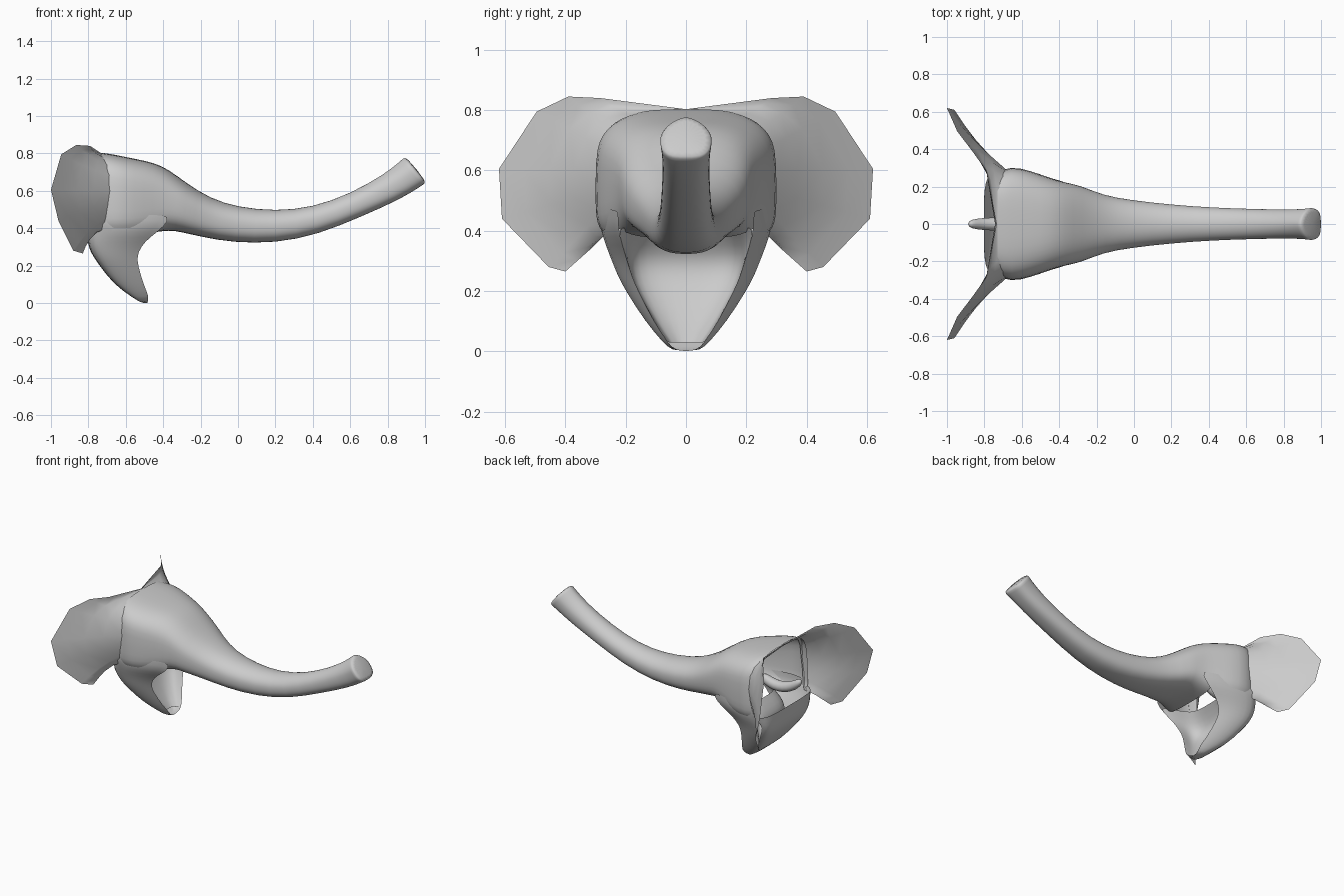
import bpy, bmesh, math
from mathutils import Vector

if "Cube" in bpy.data.objects:
    bpy.data.objects.remove(bpy.data.objects["Cube"])

grey = bpy.data.materials.new("skin_grey")
grey.diffuse_color = (0.6, 0.6, 0.6, 1)
grey.use_nodes = True
grey.node_tree.nodes["Principled BSDF"].inputs["Base Color"].default_value = grey.diffuse_color


def finish(name, bm, subdiv=1):
    bmesh.ops.remove_doubles(bm, verts=bm.verts, dist=0.0005)
    bmesh.ops.recalc_face_normals(bm, faces=bm.faces)
    me = bpy.data.meshes.new(name)
    bm.to_mesh(me)
    bm.free()
    ob = bpy.data.objects.new(name, me)
    bpy.context.collection.objects.link(ob)
    me.materials.append(grey)
    me.shade_smooth()
    if subdiv:
        m = ob.modifiers.new("smooth", 'SUBSURF')
        m.levels = m.render_levels = subdiv
    return ob


def grid(bm, rows, closed=False, skip=lambda i, j: False):
    vs = [[bm.verts.new(p) for p in r] for r in rows]
    n = len(vs[0])
    for i in range(len(vs) - 1):
        for j in range(n if closed else n - 1):
            if not skip(i, j):
                k = (j + 1) % n
                bm.faces.new((vs[i][j], vs[i][k], vs[i + 1][k], vs[i + 1][j]))
    return vs


# Head and trunk: top x, top z, bottom x, bottom z, half width, roundness above, below
RINGS = [
    (-.73, .805, -.75, .38, .275, .60, .30), (-.66, .795, -.66, .37, .312, .60, .30),
    (-.55, .772, -.55, .37, .285, .65, .35), (-.45, .752, -.46, .375, .25, .70, .45),
    (-.37, .715, -.37, .39, .222, .75, .60), (-.28, .645, -.30, .378, .21, .80, .65),
    (-.15, .56, -.19, .352, .155, .90, .70), (0, .513, -.03, .323, .128, .95, .75),
    (.2, .492, .2, .319, .104, 1, .8), (.4, .512, .43, .366, .088, 1, .8),
    (.6, .585, .66, .462, .081, 1, .8), (.78, .687, .87, .555, .077, 1.05, .75),
    (.865, .757, .975, .622, .082, 1.15, .7), (.885, .777, .998, .637, .088, 1.2, .65)]
N = 24
bm = bmesh.new()
rows = []
for xt, zt, xb, zb, w, pt, pb in RINGS:
    top, bot = Vector((xt, 0, zt)), Vector((xb, 0, zb))
    mid, up = (top + bot) / 2, (top - bot) / 2
    row = []
    for j in range(N):
        a = 2 * math.pi * (j + .5) / N
        c, s = math.cos(a), math.sin(a)
        p = pt if c > 0 else pb
        row.append(mid + up * math.copysign(abs(c) ** p, c)
                   + Vector((0, w * math.copysign(abs(s) ** p, s), 0)))
    rows.append(row)
# The neck is open, so the rear rings have no underside
vs = grid(bm, rows, True, lambda i, j: i < 3 and 8 <= j <= 14)
# Slightly dished trunk tip
tip = bm.faces.new(vs[-1])
bmesh.ops.inset_region(bm, faces=[tip], thickness=.008, depth=0)
bmesh.ops.inset_region(bm, faces=[tip], thickness=.008, depth=-.015)
finish("head_and_trunk", bm)

# Lower jaw: U-shaped levels as z, outer back x, lip x, half width, inner back x, inner width
LEVELS = [(0, -.515, -.485, .045, -.50, .03), (.03, -.565, -.475, .078, -.53, .05),
          (.1, -.665, -.505, .138, -.59, .10), (.2, -.74, -.535, .203, -.65, .16),
          (.25, -.775, -.54, .23, -.67, .18), (.3, -.80, -.52, .25, -.675, .19),
          (.35, -.805, -.475, .27, -.65, .19), (.41, -.80, -.39, .29, -.60, .17),
          (.47, -.78, -.36, .283, -.54, .15)]
HALF = [(0, 0), (0, .35), (.01, .7), (.05, .92), (.2, 1), (.5, .97), (.78, .88), (1, .78)]
PROFILE = [(u, -v) for u, v in HALF[:0:-1]] + HALF
bm = bmesh.new()
# The top level rises only at the sides, to blend into the cheeks
vs = grid(bm, [[(b + (f - b) * u, w * v, z) for u, v in PROFILE] for z, b, f, w, _, _ in LEVELS],
          skip=lambda i, j: i == 7 and 3 <= j <= 10)
bm.faces.new(vs[0])
bmesh.ops.delete(bm, geom=[v for v in bm.verts if not v.link_faces], context='VERTS')
finish("lower_jaw", bm)

# Mouth lining: pouch from lip to lip, closing the mouth below the palate
bm = bmesh.new()
rows = []
for z, _, f, w, b, wi in LEVELS[1:8]:
    half = [(b, 0), (b, wi * .5), (b + .02, wi * .85), (b + (f - b) * .4, wi),
            (b + (f - b) * .75, (wi + w * .78) / 2), (f, w * .78)]
    rows.append([(x, -y, z) for x, y in half[:0:-1]] + [(x, y, z) for x, y in half])
grid(bm, rows)
finish("mouth_lining", bm)

# Ears: sheets lofted from the head to the outer edge, bottom to top
ROOT = [(-.72, .265, .39), (-.71, .27, .42), (-.70, .28, .46), (-.69, .287, .53),
        (-.68, .288, .60), (-.68, .278, .68), (-.69, .245, .735), (-.70, .18, .77),
        (-.71, 0, .80)]
EDGE = [(-.80, .31, .345), (-.83, .40, .265), (-.88, .455, .28), (-.96, .61, .44),
        (-1, .62, .605), (-.945, .495, .795), (-.865, .39, .845), (-.79, .285, .84),
        (-.735, 0, .803)]
for side, name in ((-1, "front_ear"), (1, "back_ear")):
    bm = bmesh.new()
    rows = []
    for i in range(5):
        t = i / 4
        row = []
        for a, b in zip(ROOT, EDGE):
            p = Vector(a).lerp(Vector(b), t)
            p.x -= .02 * math.sin(math.pi * t)
            row.append((p.x, side * p.y, p.z))
        rows.append(row)
    grid(bm, rows)
    finish(name, bm, 0)

# Tongue: curved tapered tube inside the open neck
PATH = [(-.58, .56, .025), (-.63, .53, .036), (-.69, .515, .038), (-.76, .52, .037),
        (-.82, .545, .033), (-.865, .58, .026), (-.882, .60, .012)]
bm = bmesh.new()
rows = []
for k, (x, z, r) in enumerate(PATH):
    a, b = PATH[max(k - 1, 0)], PATH[min(k + 1, len(PATH) - 1)]
    n = Vector((a[1] - b[1], 0, b[0] - a[0])).normalized()
    rows.append([Vector((x, 0, z)) + n * r * math.cos(q) + Vector((0, r * math.sin(q), 0))
                 for q in [2 * math.pi * j / 10 for j in range(10)]])
vs = grid(bm, rows, True)
bm.faces.new(vs[0])
bm.faces.new(vs[-1])
finish("tongue", bm)
